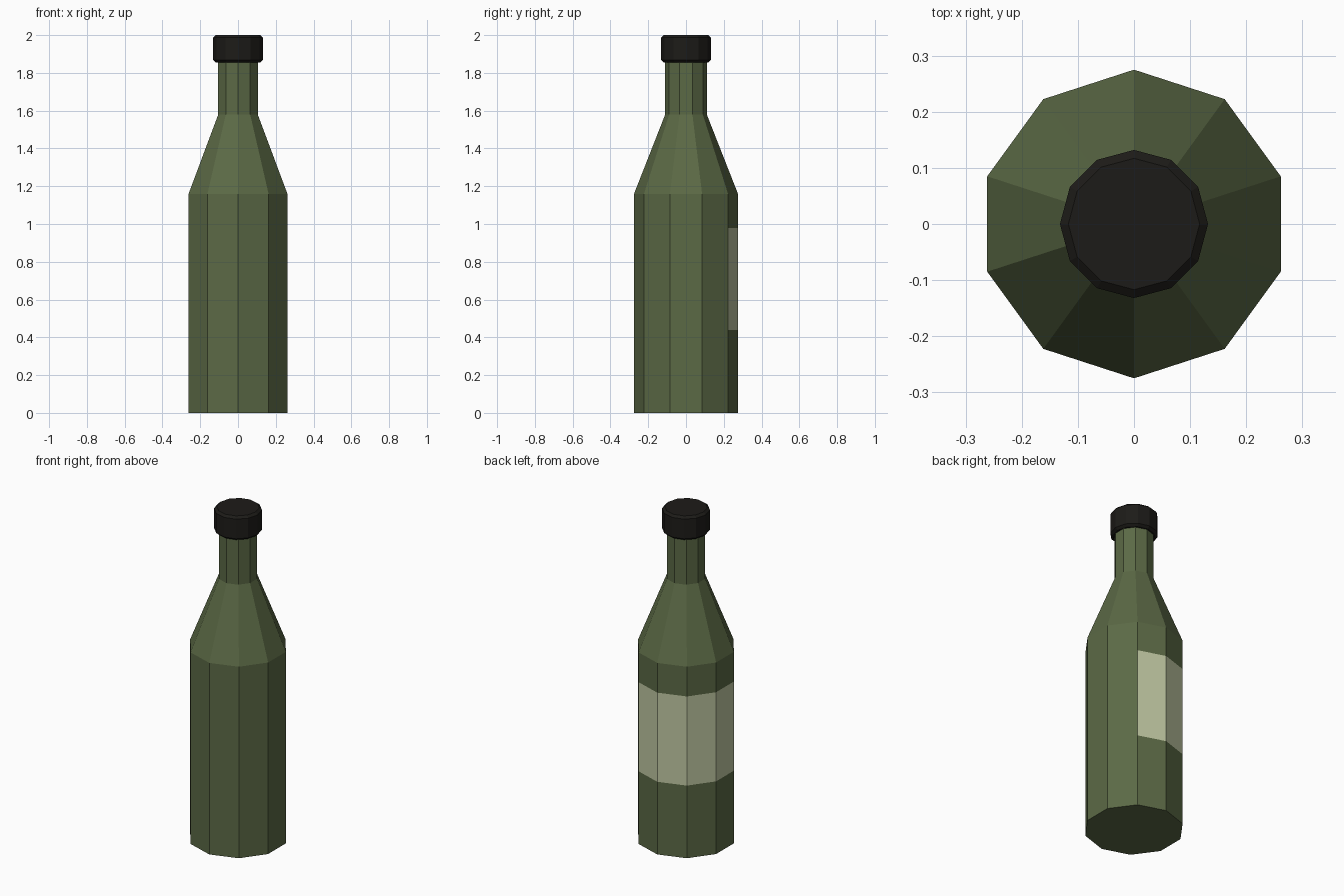
import bpy, bmesh
from math import sin, cos, radians

if "Cube" in bpy.data.objects:
    bpy.data.objects.remove(bpy.data.objects["Cube"])


def material(name, rgb):
    m = bpy.data.materials.new(name)
    m.diffuse_color = (*rgb, 1)
    m.use_nodes = True
    m.node_tree.nodes["Principled BSDF"].inputs["Base Color"].default_value = m.diffuse_color
    return m


def lathe(name, profile, sides, start, mats):
    """Flat-faced solid from (radius, z) rings; returns object and its side faces by band."""
    bm = bmesh.new()
    rings = []
    for r, z in profile:
        angles = [radians(start + 360 * i / sides) for i in range(sides)]
        rings.append([bm.verts.new((r * cos(a), r * sin(a), z)) for a in angles])
    bands = []
    for lo, hi in zip(rings, rings[1:]):
        bands.append([])
        for i in range(sides):
            j = (i + 1) % sides
            bands[-1].append(len(bm.faces))
            bm.faces.new((lo[i], lo[j], hi[j], hi[i]))
    bm.faces.new(rings[0][::-1])
    bm.faces.new(rings[-1])
    mesh = bpy.data.meshes.new(name)
    bm.to_mesh(mesh)
    bm.free()
    for m in mats:
        mesh.materials.append(m)
    obj = bpy.data.objects.new(name, mesh)
    bpy.context.collection.objects.link(obj)
    return obj, bands


glass = material("green_glass", (0.105, 0.142, 0.06))
paper = material("label_paper", (0.52, 0.57, 0.36))
black = material("cap_black", (0.012, 0.011, 0.009))

# Ten-sided bottle: body (split where the label sits), shoulder, neck
bottle, bands = lathe(
    "bottle",
    [(0.275, 0), (0.275, 0.44), (0.275, 0.98), (0.275, 1.16), (0.11, 1.58), (0.11, 1.87)],
    10, 54, [glass, paper])

# Label wraps four faces on the back left
for f in bands[1][:4]:
    bottle.data.polygons[f].material_index = 1

# Twelve-sided cap with chamfered rims
lathe("cap",
      [(0.117, 1.855), (0.132, 1.868), (0.132, 1.987), (0.117, 2.0)],
      12, 0, [black])
